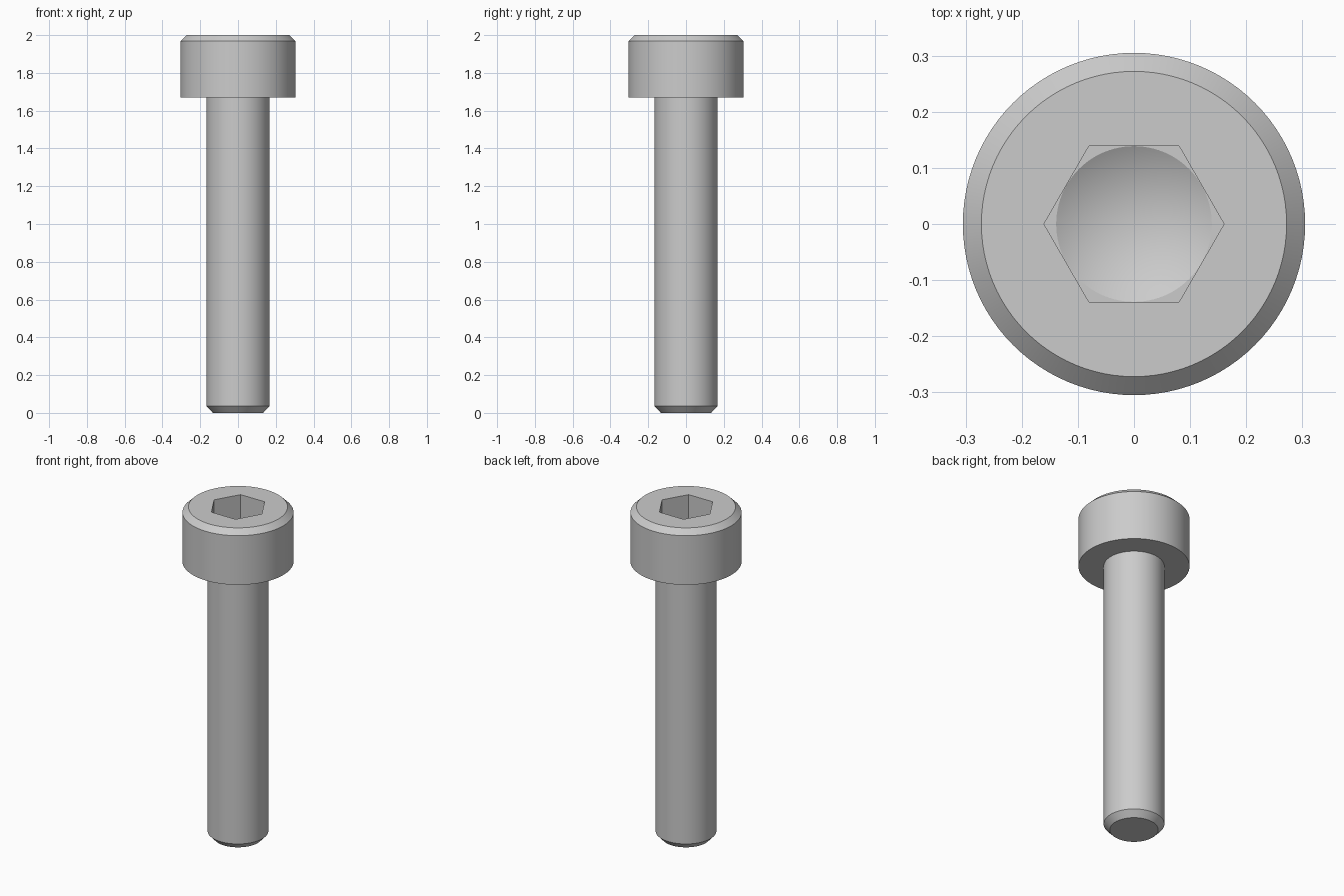
import bpy, bmesh
from math import sin, cos, pi, radians

if "Cube" in bpy.data.objects:
    bpy.data.objects.remove(bpy.data.objects["Cube"])

N = 96               # sides around the axis (multiple of 12 so hex corners land on points)
APOTHEM = 0.139      # half the width across the socket flats


def hex_radius(a):
    """Distance from the axis to a hexagon with corners on +x and -x."""
    return APOTHEM / cos(a % (pi / 3) - pi / 6)


def ring(bm, z, radius):
    pts = []
    for i in range(N):
        a = 2 * pi * i / N
        r = hex_radius(a) if radius == "hex" else radius
        pts.append(bm.verts.new((r * cos(a), r * sin(a), z)))
    return pts


# Profile from the tip up around the head and down into the socket: (radius, z)
profile = [
    (0.133, 0.0), (0.1667, 0.036),              # chamfered tip
    (0.1667, 1.67),                             # shank
    (0.305, 1.67), (0.305, 1.968),              # head side
    (0.272, 2.0),                               # head chamfer
    ("hex", 2.0), ("hex", 1.833),               # hex socket walls
    (APOTHEM * 0.998, 1.833),                   # socket floor corners
]

bm = bmesh.new()
rings = [ring(bm, z, r) for r, z in profile]
for low, high in zip(rings, rings[1:]):
    for i in range(N):
        j = (i + 1) % N
        bm.faces.new((low[i], low[j], high[j], high[i]))

# Flat end of the tip
bm.faces.new(rings[0][::-1])

# Drill-point cone at the bottom of the socket
apex = bm.verts.new((0, 0, 1.753))
for i in range(N):
    bm.faces.new((rings[-1][i], rings[-1][(i + 1) % N], apex))

bmesh.ops.recalc_face_normals(bm, faces=bm.faces)
mesh = bpy.data.meshes.new("socket_head_screw")
bm.to_mesh(mesh)
bm.free()

screw = bpy.data.objects.new("socket_head_screw", mesh)
bpy.context.collection.objects.link(screw)
bpy.context.view_layer.objects.active = screw
screw.select_set(True)
bpy.ops.object.shade_smooth_by_angle(angle=radians(25))
